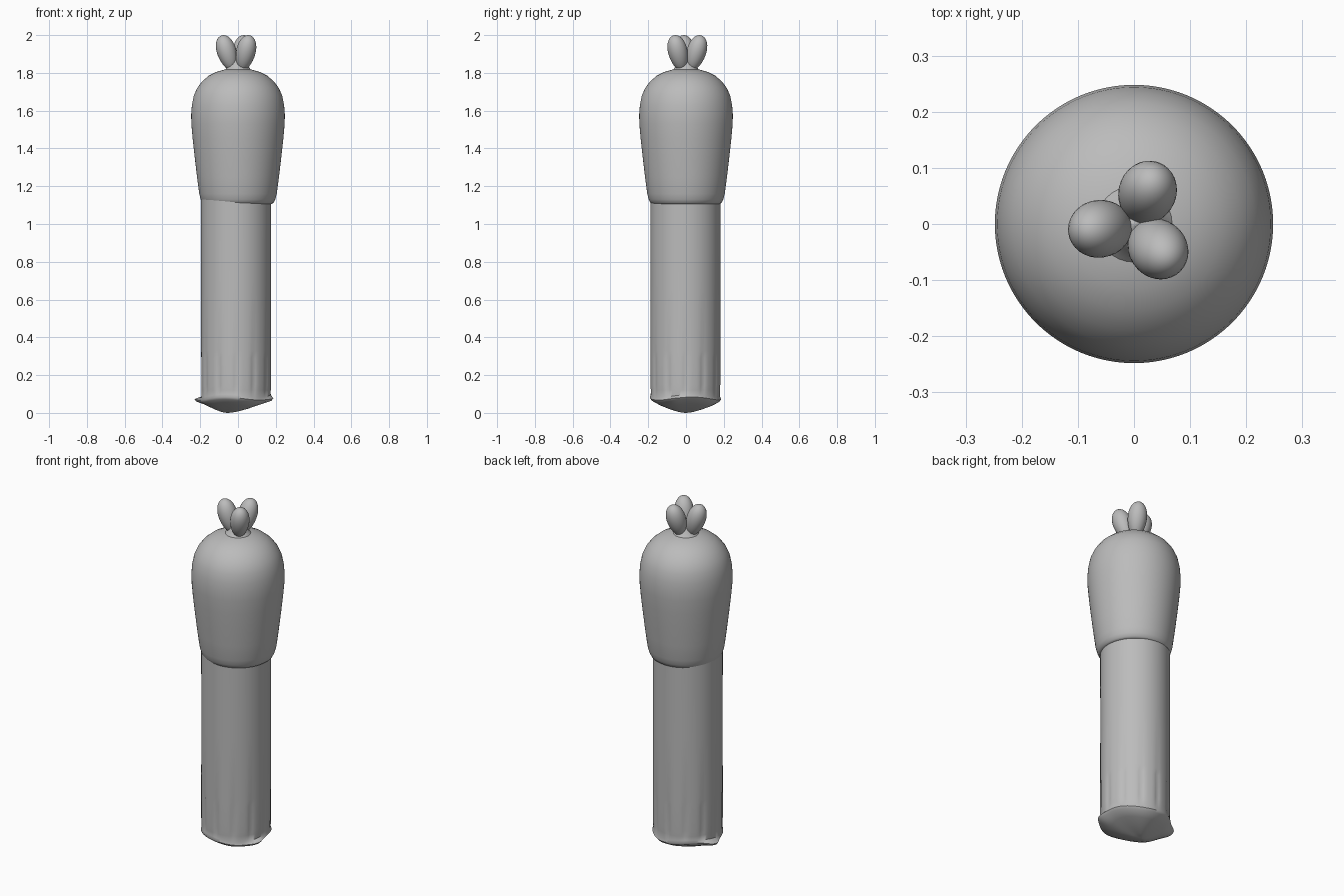
import bpy, bmesh, math
from mathutils import Vector, Matrix

cube = bpy.data.objects.get("Cube")
if cube:
    bpy.data.objects.remove(cube, do_unlink=True)

grey = bpy.data.materials.new("plain grey")
grey.use_nodes = True
colour = (0.5, 0.5, 0.5, 1)
grey.diffuse_color = colour
grey.node_tree.nodes["Principled BSDF"].inputs["Base Color"].default_value = colour


def finish(bm, name, angle=50):
    """Turn a bmesh into a smooth grey object."""
    bmesh.ops.recalc_face_normals(bm, faces=bm.faces)
    mesh = bpy.data.meshes.new(name)
    bm.to_mesh(mesh)
    bm.free()
    mesh.materials.append(grey)
    obj = bpy.data.objects.new(name, mesh)
    bpy.context.collection.objects.link(obj)
    bpy.ops.object.select_all(action='DESELECT')
    obj.select_set(True)
    bpy.context.view_layer.objects.active = obj
    bpy.ops.object.shade_smooth_by_angle(angle=math.radians(angle))
    return obj


def lathe(name, profile, centre=(0, 0), segments=96, shape=None):
    """Revolve (radius, height) points; shape may adjust each point."""
    bm = bmesh.new()
    rings = []
    for r, z in profile:
        ring = []
        for i in range(segments):
            a = math.tau * i / segments
            p = Vector((r * math.cos(a), r * math.sin(a), z))
            if shape:
                p = shape(p, a, r)
            ring.append(bm.verts.new(p + Vector((*centre, 0))))
        rings.append(ring)
    for low, high in zip(rings, rings[1:]):
        for i in range(segments):
            j = (i + 1) % segments
            bm.faces.new((low[i], low[j], high[j], high[i]))
    bm.faces.new(rings[0][::-1])
    bm.faces.new(rings[-1])
    return finish(bm, name)


def bump(a, where, width):
    """Soft peak around one direction."""
    d = math.atan2(math.sin(a - where), math.cos(a - where))
    return math.exp(-(d / width) ** 2)


def shape_shaft(p, a, r):
    # shallow flutes just above the foot
    if 0.11 < p.z < 0.31:
        p.xy *= 1 - 0.03 * max(0, math.cos(12 * a)) ** 3
    # uneven lip and off-centre rounded point at the foot
    if p.z < 0.1:
        rim = min(1, r / 0.186)
        if 0.05 < p.z < 0.09:
            p.xy *= 1 + 0.2 * bump(a, 2.9, 0.25) + 0.1 * bump(a, -0.35, 0.25)
        p.x -= 0.045 * (1 - rim)
        p.z += 0.008 * math.sin(3 * a + 1) * rim
    return p


# Fluted shaft with a pointed foot
lathe("shaft", [(0.003, 0), (0.04, 0.006), (0.09, 0.022), (0.14, 0.042), (0.18, 0.064),
                (0.188, 0.076), (0.184, 0.09), (0.185, 0.12), (0.186, 0.15),
                (0.186, 0.29), (0.186, 0.33), (0.185, 0.7), (0.186, 1.13)],
      centre=(-0.01, -0.003), shape=shape_shaft)

# Domed cap that swells above the shaft
lathe("cap", [(0.178, 1.105), (0.188, 1.112), (0.197, 1.13), (0.205, 1.16), (0.217, 1.25), (0.23, 1.36),
              (0.24, 1.45), (0.247, 1.53), (0.248, 1.58), (0.244, 1.63), (0.234, 1.68),
              (0.216, 1.72), (0.19, 1.755), (0.155, 1.785), (0.115, 1.805),
              (0.07, 1.818), (0.03, 1.822)])

# Three egg-shaped lobes leaning outward, joined by a small neck
for number, angle in enumerate((188, 67, -46), 1):
    bm = bmesh.new()
    bmesh.ops.create_uvsphere(bm, u_segments=32, v_segments=20, radius=1)
    for v in bm.verts:
        taper = 1 + 0.14 * v.co.z
        v.co = Vector((v.co.x * 0.051 * taper, v.co.y * 0.051 * taper, v.co.z * 0.098))
    a = math.radians(angle)
    lean = Matrix.Rotation(a, 4, 'Z') @ Matrix.Rotation(math.radians(18), 4, 'Y')
    place = Matrix.Translation((0.058 * math.cos(a), 0.058 * math.sin(a), 1.905))
    bm.transform(place @ lean)
    finish(bm, f"lobe_{number}")

lathe("lobe_neck", [(0.075, 1.81), (0.062, 1.825), (0.048, 1.845), (0.03, 1.88), (0.004, 1.9)],
      segments=32)
